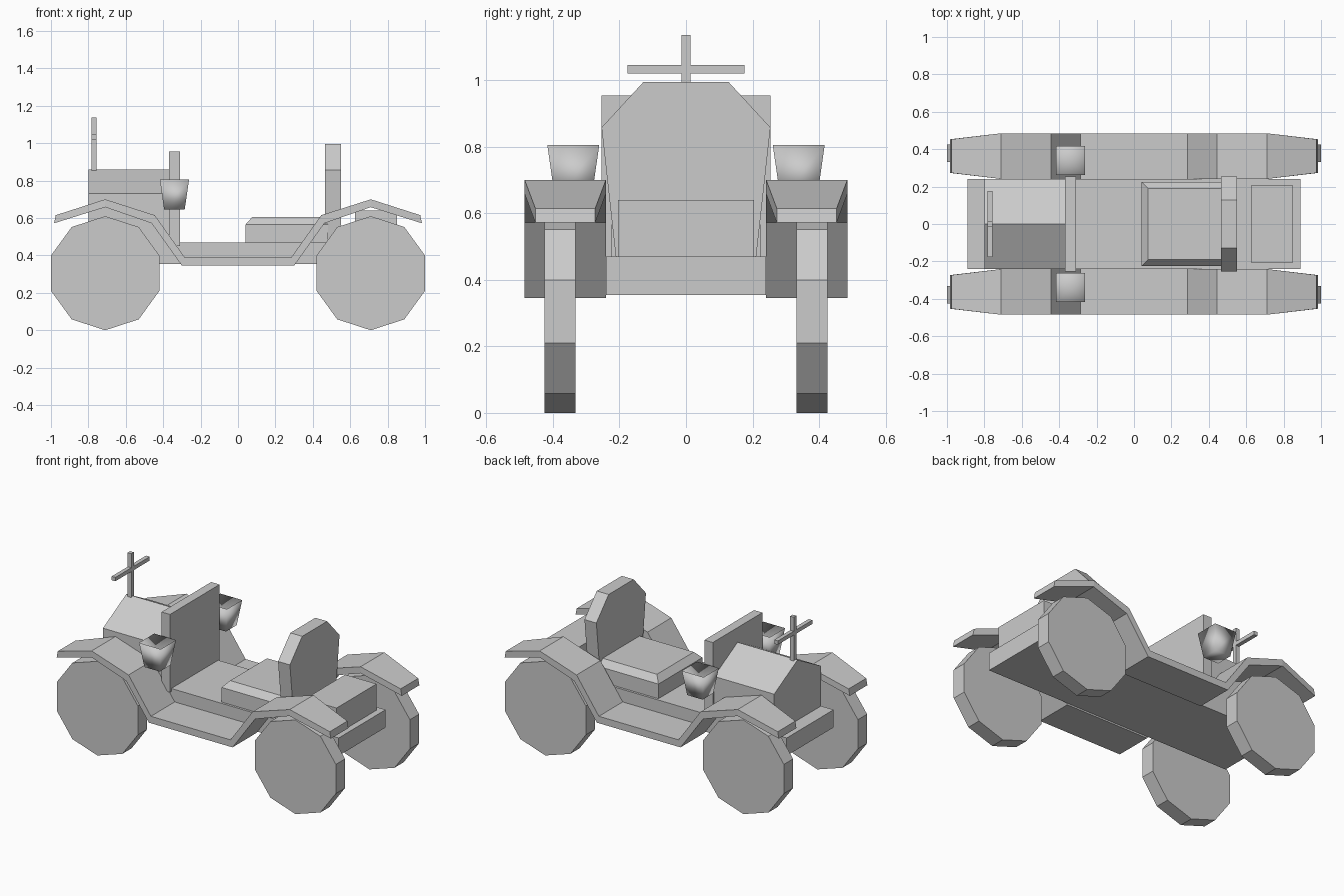
import bpy, bmesh, math
from mathutils import Matrix

cube = bpy.data.objects.get("Cube")
if cube:
    bpy.data.objects.remove(cube, do_unlink=True)

GREY = (0.6, 0.6, 0.6, 1)
mat = bpy.data.materials.new("plain grey")
mat.use_nodes = True
mat.diffuse_color = GREY
mat.node_tree.nodes["Principled BSDF"].inputs["Base Color"].default_value = GREY


def finish(name, bm, smooth=False):
    bmesh.ops.recalc_face_normals(bm, faces=bm.faces)
    mesh = bpy.data.meshes.new(name)
    for f in bm.faces:
        f.smooth = smooth
    bm.to_mesh(mesh)
    bm.free()
    mesh.materials.append(mat)
    obj = bpy.data.objects.new(name, mesh)
    bpy.context.scene.collection.objects.link(obj)
    return obj


def box(name, x, y, z):
    """Box symmetric in y, with x and z given as (low, high)."""
    return prism(name, [(-y, z[0]), (y, z[0]), (y, z[1]), (-y, z[1])], x)


def prism(name, profile, x):
    """Extrude a (y, z) profile along x."""
    bm = bmesh.new()
    loft(bm, [[(px, y, z) for y, z in profile] for px in x])
    return finish(name, bm)


def loft(bm, rings, caps=True):
    """Join matching closed rings of points."""
    rings = [[bm.verts.new(p) for p in r] for r in rings]
    n = len(rings[0])
    for a, b in zip(rings, rings[1:]):
        for i in range(n):
            j = (i + 1) % n
            bm.faces.new((a[i], a[j], b[j], b[i]))
    if caps:
        bm.faces.new(rings[0])
        bm.faces.new(rings[-1])
    return rings


# Body
box("chassis", (-0.89, 0.89), 0.24, (0.355, 0.47))
prism("hood", [(-0.24, 0.46), (0.24, 0.46), (0.24, 0.73), (0, 0.86), (-0.24, 0.73)], (-0.8, -0.36))
box("dash_panel", (-0.37, -0.31), 0.254, (0.45, 0.955))
box("rear_trunk", (0.625, 0.85), 0.205, (0.46, 0.64))

# Seat with a sloped rim, and its back
bm = bmesh.new()
loft(bm, [[(0.04 + d, -0.225 + d, z), (0.48, -0.225 + d, z), (0.48, 0.225 - d, z), (0.04 + d, 0.225 - d, z)]
          for d, z in ((0, 0.46), (0, 0.565), (0.036, 0.605))])
finish("seat", bm)
prism("seat_back", [(-0.21, 0.46), (0.21, 0.46), (0.254, 0.858), (0.128, 0.995), (-0.128, 0.995), (-0.254, 0.858)],
      (0.465, 0.55))

# Cross ornament on the hood
box("ornament_post", (-0.782, -0.756), 0.013, (0.84, 1.137))
box("ornament_bar", (-0.782, -0.756), 0.176, (1.021, 1.046))

# Fender stations: x top, z top, x bottom, z bottom, half width
half = [(0.975, 0.615, 0.983, 0.572, 0.09), (0.71, 0.7, 0.71, 0.658, 0.122),
        (0.445, 0.615, 0.462, 0.572, 0.122), (0.285, 0.39, 0.3, 0.345, 0.122)]
stations = [(-a, b, -c, d, w) for a, b, c, d, w in half] + half[::-1]

for side, label in ((1, "left"), (-1, "right")):
    # Running board and fenders in one strip
    yc = side * 0.363
    bm = bmesh.new()
    loft(bm, [[(xt, yc - w, zt), (xt, yc + w, zt), (xb, yc + w, zb), (xb, yc - w, zb)]
              for xt, zt, xb, zb, w in stations])
    finish(label + "_fender", bm)

    # Ten sided wheels
    for x, end in ((-0.71, "front"), (0.71, "rear")):
        bm = bmesh.new()
        bmesh.ops.create_cone(bm, cap_ends=True, segments=10, radius1=0.305, radius2=0.305, depth=0.094)
        phase = min(math.atan2(v.co.y, v.co.x) % (math.pi / 5) for v in bm.verts)
        bm.transform(Matrix.Translation((x, side * 0.379, 0.305)) @ Matrix.Rotation(math.pi / 2, 4, 'X')
                     @ Matrix.Rotation(math.pi / 2 - phase, 4, 'Z'))
        finish(f"{end}_{label}_wheel", bm)

    # Square flared lamp with a sunken top
    bm = bmesh.new()
    cx, cy = -0.34, side * 0.339
    rings = loft(bm, [[(cx + sx * r, cy + sy * r, z) for sx, sy in ((-1, -1), (1, -1), (1, 1), (-1, 1))]
                      for r, z in ((0.055, 0.645), (0.078, 0.805))], caps=False)
    bm.faces.new(rings[0])
    tip = bm.verts.new((cx, cy, 0.67))
    for i in range(4):
        bm.faces.new((rings[1][i], rings[1][(i + 1) % 4], tip))
    finish(label + "_lamp", bm, smooth=True)
